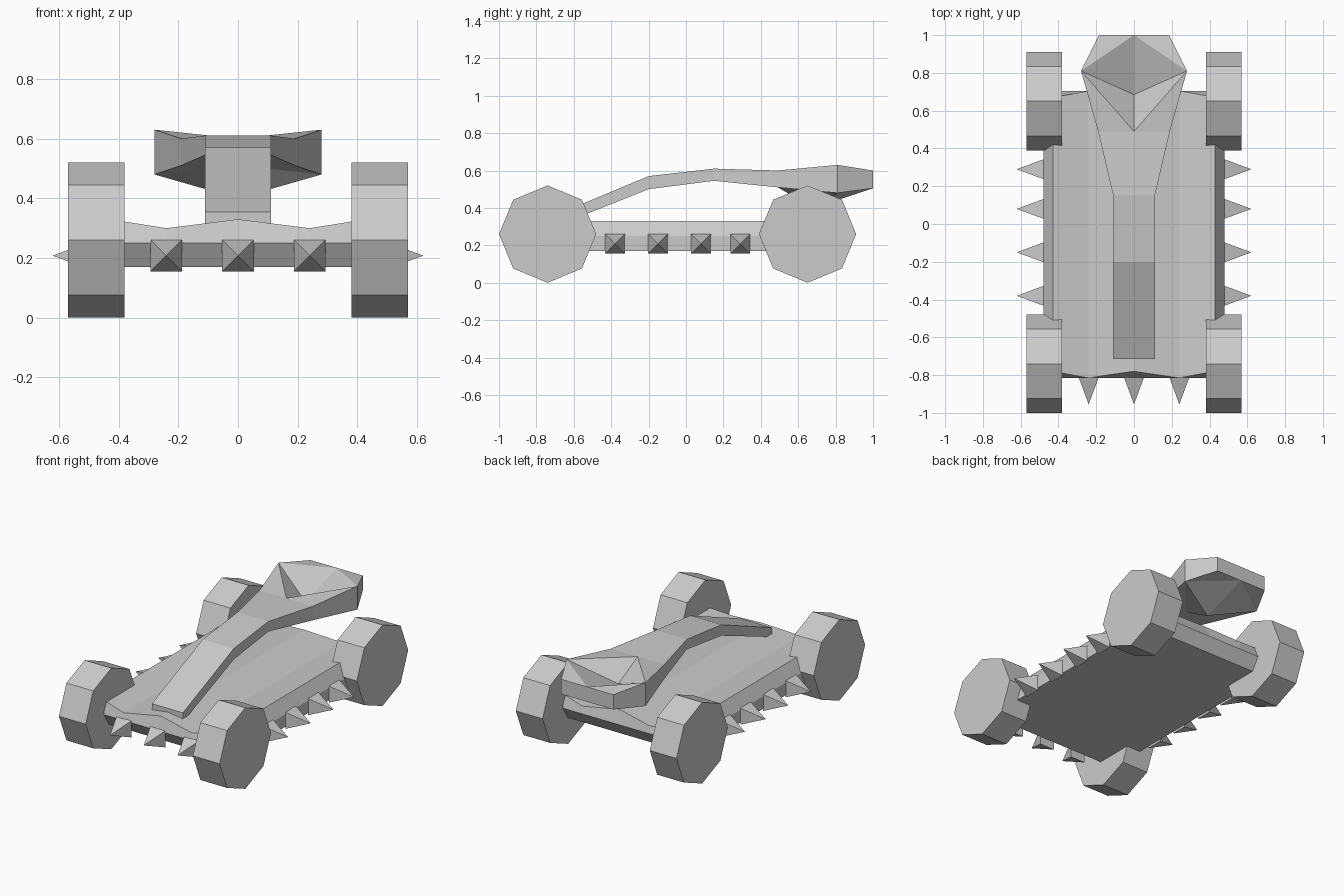
import bpy, bmesh
from math import pi, cos, sin

if "Cube" in bpy.data.objects:
    bpy.data.objects.remove(bpy.data.objects["Cube"])


def make(name, verts, faces):
    me = bpy.data.meshes.new(name)
    me.from_pydata(verts, [], faces)
    bm = bmesh.new()
    bm.from_mesh(me)
    bmesh.ops.recalc_face_normals(bm, faces=bm.faces[:])
    bm.to_mesh(me)
    bm.free()
    ob = bpy.data.objects.new(name, me)
    bpy.context.collection.objects.link(ob)
    return ob


# Wheels: eight-sided drums
def wheel(name, side, y):
    verts = [(side * x, y + 0.26 * cos(i * pi / 4), 0.26 + 0.26 * sin(i * pi / 4))
             for x in (0.38, 0.57) for i in range(8)]
    faces = [list(range(8)), list(range(8, 16))]
    faces += [(i, (i + 1) % 8, (i + 1) % 8 + 8, i + 8) for i in range(8)]
    make(name, verts, faces)


for side, label in ((-1, "left"), (1, "right")):
    wheel(f"front_{label}_wheel", side, -0.74)
    wheel(f"back_{label}_wheel", side, 0.65)

# Hull: rows run from front bottom over the top to back bottom
base_x = (-0.48, -0.24, 0, 0.24, 0.48)
top_x = (-0.43, -0.24, 0, 0.24, 0.43)
top_z = (0.33, 0.30, 0.33, 0.30, 0.33)
notch = (0.035, 0, 0.035, 0, 0.035)


def flat_row(y, z):
    return [(x, y, z) for x in base_x]


def top_row(y, inward):
    return [(x, y + inward * n, z) for x, z, n in zip(top_x, top_z, notch)]


rows = [flat_row(-0.765, 0.17), flat_row(-0.815, 0.25), top_row(-0.815, 1),
        top_row(0.705, -1), flat_row(0.705, 0.25), flat_row(0.655, 0.17)]
faces = []
for r in range(6):
    n = (r + 1) % 6
    faces += [(r * 5 + c, r * 5 + c + 1, n * 5 + c + 1, n * 5 + c) for c in range(4)]
for c in (0, 4):
    faces += [(c, 5 + c, 20 + c, 25 + c), (5 + c, 10 + c, 15 + c, 20 + c)]
make("hull", [v for row in rows for v in row], faces)

# Raised arm: profile stations of (y, half width, bottom z, top z)
stations = [(-0.715, 0.11, 0.295, 0.355), (-0.2, 0.11, 0.5, 0.57),
            (0.15, 0.11, 0.545, 0.61), (0.49, 0.19, 0.51, 0.60)]
verts = [v for y, w, b, t in stations
         for v in ((-w, y, b), (w, y, b), (w, y, t), (-w, y, t))]
faces = [(0, 1, 2, 3)]
for s in range(3):
    faces += [(s * 4 + k, s * 4 + (k + 1) % 4, s * 4 + 4 + (k + 1) % 4, s * 4 + 4 + k)
              for k in range(4)]
make("arm", verts, faces)

# Scoop head: eight-point rim, sunk centre above, bulging centre below
rim = [(0, 0.49, 0.51, 0.60), (0.19, 0.49, 0.51, 0.60), (0.28, 0.81, 0.48, 0.63),
       (0.185, 1.0, 0.505, 0.60), (0, 1.0, 0.505, 0.60), (-0.185, 1.0, 0.505, 0.60),
       (-0.28, 0.81, 0.48, 0.63), (-0.19, 0.49, 0.51, 0.60)]
verts = [(x, y, b) for x, y, b, t in rim] + [(x, y, t) for x, y, b, t in rim]
verts += [(0, 0.685, 0.40), (0, 0.685, 0.50)]
faces = [(i, i + 1, i + 9, i + 8) for i in range(1, 7)]
for o, centre in ((0, 16), (8, 17)):
    faces += [(o + a, o + b, centre) for a, b in ((0, 2), (2, 4), (4, 6), (6, 0))]
    faces += [(o + a, o + b, o + c) for a, b, c in ((0, 1, 2), (2, 3, 4), (4, 5, 6), (6, 7, 0))]
make("scoop_head", verts, faces)


# Spikes: square pyramids along the front and both sides
def spike(name, centre, out):
    cx, cy, cz = centre
    ox, oy = out
    verts = [(cx - oy * a * 0.053, cy + ox * a * 0.053, cz + b * 0.053)
             for a, b in ((-1, -1), (1, -1), (1, 1), (-1, 1))]
    verts.append((cx + ox * 0.143, cy + oy * 0.143, cz))
    make(name, verts, [(0, 1, 2, 3)] + [(i, (i + 1) % 4, 4) for i in range(4)])


for x in (-0.24, 0, 0.24):
    spike("front_spike", (x, -0.812, 0.208), (0, -1))
for y in (-0.38, -0.15, 0.08, 0.29):
    for side in (-1, 1):
        spike("side_spike", (side * 0.478, y, 0.208), (side, 0))
